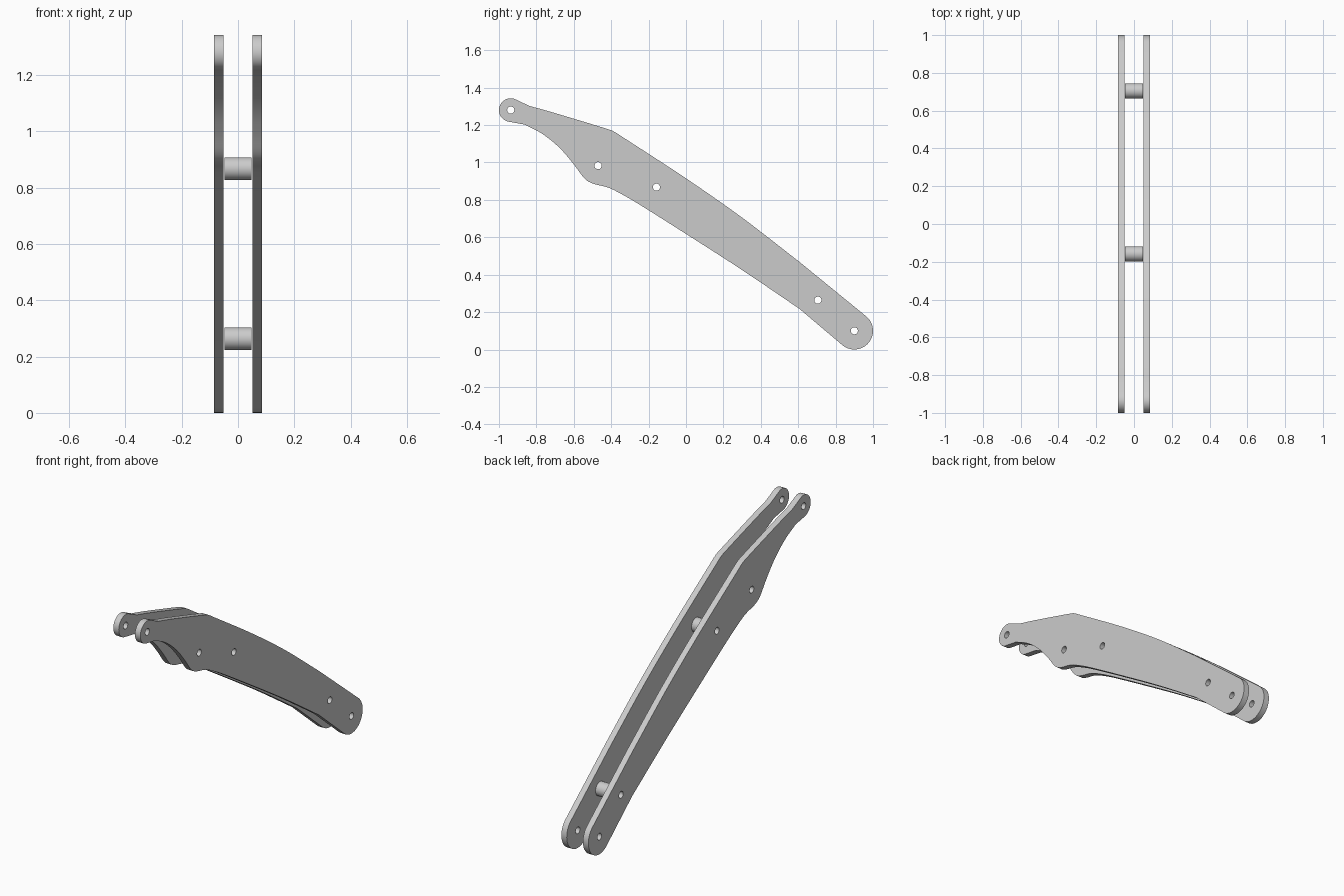
import bpy
import math
from mathutils import Matrix, Vector

if "Cube" in bpy.data.objects:
    bpy.data.objects.remove(bpy.data.objects["Cube"], do_unlink=True)

grey = bpy.data.materials.new("plain grey")
grey.use_nodes = True
COLOUR = (0.6, 0.6, 0.6, 1)
grey.diffuse_color = COLOUR
grey.node_tree.nodes["Principled BSDF"].inputs["Base Color"].default_value = COLOUR

# Side profile axes (y, z) stood up in the world, thickness along x
STAND = Matrix(((0, 0, 1, 0), (1, 0, 0, 0), (0, 1, 0, 0), (0, 0, 0, 1)))


def arc(centre, radius, start, end, steps):
    angles = [math.radians(start + (end - start) * i / steps) for i in range(steps + 1)]
    return [(centre[0] + radius * math.cos(a), centre[1] + radius * math.sin(a)) for a in angles]


def circle(centre, radius):
    return arc(centre, radius, 0, 360, 32)[:-1]


def smooth_path(points, steps=5):
    """Flowing line through the guide points."""
    p = [Vector(q) for q in points]
    p = [2 * p[0] - p[1]] + p + [2 * p[-1] - p[-2]]
    line = []
    for a, b, c, d in zip(p, p[1:], p[2:], p[3:]):
        for i in range(steps):
            t = i / steps
            line.append(0.5 * (2 * b + (c - a) * t + (2 * a - 5 * b + 4 * c - d) * t ** 2
                               + (3 * b - a - 3 * c + d) * t ** 3))
    return line + [p[-2]]


def slab(name, loops, x, half_thickness):
    """Extrude an outline with holes into a solid centred at x."""
    curve = bpy.data.curves.new(name, "CURVE")
    curve.dimensions = "2D"
    curve.fill_mode = "BOTH"
    curve.extrude = half_thickness
    for loop in loops:
        spline = curve.splines.new("POLY")
        spline.points.add(len(loop) - 1)
        for point, (u, v) in zip(spline.points, loop):
            point.co = (u, v, 0, 1)
        spline.use_cyclic_u = True
    obj = bpy.data.objects.new(name, curve)
    bpy.context.collection.objects.link(obj)
    bpy.ops.object.select_all(action="DESELECT")
    obj.select_set(True)
    bpy.context.view_layer.objects.active = obj
    bpy.ops.object.convert(target="MESH")
    obj = bpy.context.view_layer.objects.active
    obj.data.transform(Matrix.Translation((x, 0, 0)) @ STAND)
    obj.data.materials.clear()
    obj.data.materials.append(grey)
    bpy.ops.object.shade_smooth_by_angle(angle=math.radians(30))
    return obj


# Pivot positions along the arm
tip, elbow, heel = (-0.937, 1.28), (-0.47, 0.983), (0.9, 0.1)
spacers = {"upper_spacer": (-0.158, 0.868), "lower_spacer": (0.705, 0.264)}

# Arm outline: clockwise from the tip, along the top, round the heel and back below
top_edge = smooth_path([(-0.837, 1.302), (-0.714, 1.268), (-0.43, 1.182), (-0.382, 1.163),
                        (-0.33, 1.13), (0, 0.915), (0.3, 0.705), (0.607, 0.468)])
bottom_edge = smooth_path([(0.607, 0.217), (0.3, 0.425), (0, 0.618), (-0.249, 0.775),
                           (-0.356, 0.837), (-0.42, 0.867), (-0.5, 0.888), (-0.545, 0.917),
                           (-0.6, 0.99), (-0.676, 1.078), (-0.767, 1.152), (-0.864, 1.203)])
outline = (arc(tip, 0.063, 260, 62, 20) + top_edge
           + arc(heel, 0.1, 52, -128, 20) + bottom_edge)
bolt_holes = [circle(c, 0.019) for c in (tip, elbow, heel, *spacers.values())]

# Twin side plates
for side, sign in (("left", 1), ("right", -1)):
    slab(side + "_arm_plate", [outline] + bolt_holes, sign * 0.068, 0.017)

# Tubular spacers between the plates
for name, centre in spacers.items():
    slab(name, [circle(centre, 0.04), circle(centre, 0.019)], 0, 0.048)
